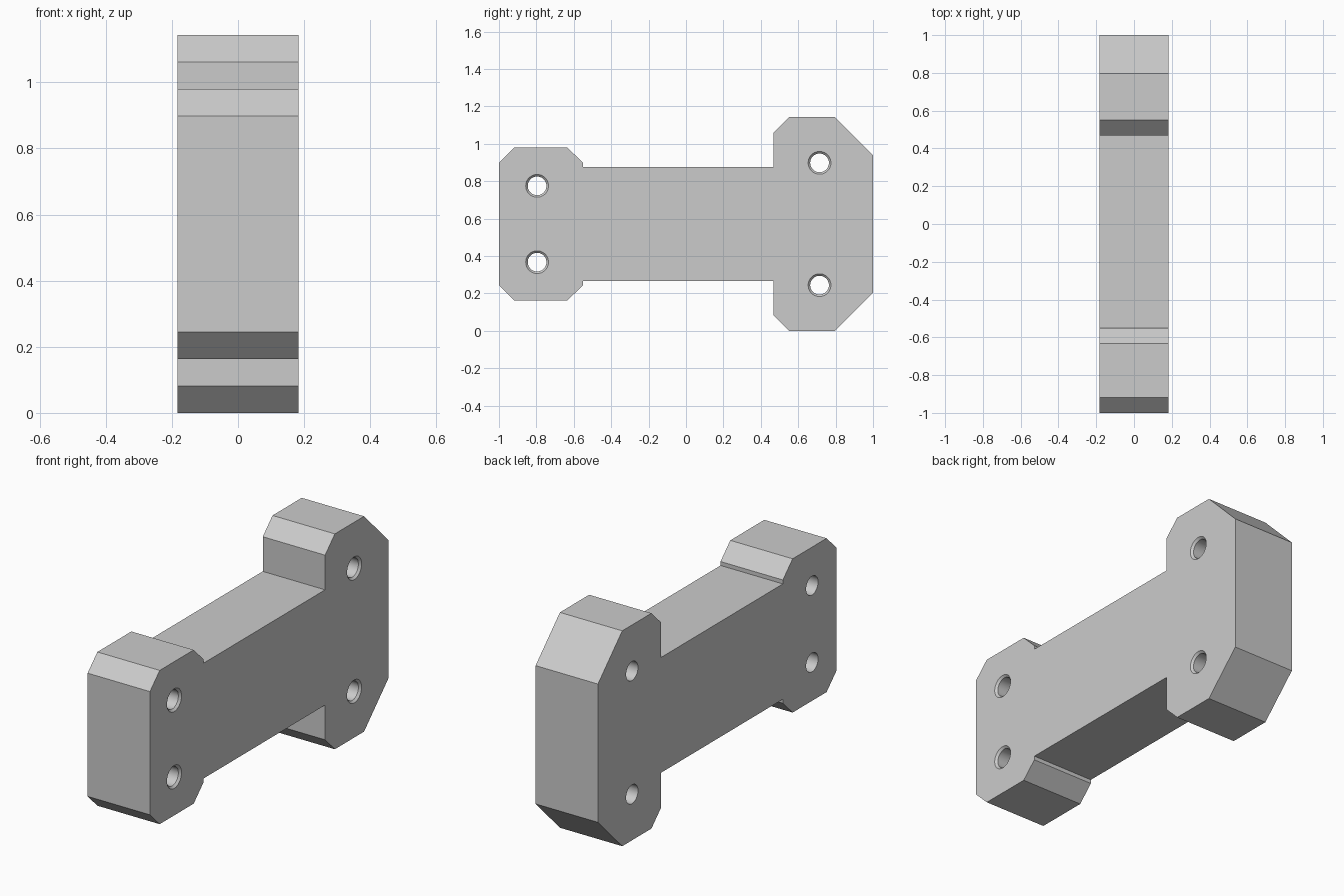
import bpy, bmesh, math
from mathutils import Matrix, Vector

cube = bpy.data.objects.get("Cube")
if cube:
    bpy.data.objects.remove(cube, do_unlink=True)

HALF_WIDTH = 0.183
MID_Z = 0.5715
HOLE_RADIUS = 0.05
RIM = 0.011          # countersink on the left side

grey = bpy.data.materials.new("plain_grey")
grey.use_nodes = True
colour = (0.6, 0.6, 0.6, 1)
grey.diffuse_color = colour
grey.node_tree.nodes["Principled BSDF"].inputs["Base Color"].default_value = colour


def to_object(name, bm):
    bmesh.ops.recalc_face_normals(bm, faces=bm.faces)
    mesh = bpy.data.meshes.new(name)
    bm.to_mesh(mesh)
    bm.free()
    mesh.materials.append(grey)
    obj = bpy.data.objects.new(name, mesh)
    bpy.context.collection.objects.link(obj)
    return obj


# Side profile: upper half as (y, height above the middle), mirrored below
upper = [(-1, 0.327), (-0.918, 0.408), (-0.633, 0.408), (-0.551, 0.327),
         (-0.551, 0.306), (0.469, 0.306), (0.469, 0.49), (0.551, 0.5715),
         (0.796, 0.5715), (1, 0.367)]
outline = upper + [(y, -h) for y, h in reversed(upper)]

bm = bmesh.new()
side = bm.faces.new([bm.verts.new((-HALF_WIDTH, y, MID_Z + h)) for y, h in outline])
extruded = bmesh.ops.extrude_face_region(bm, geom=[side])["geom"]
bmesh.ops.translate(bm, vec=(2 * HALF_WIDTH, 0, 0),
                    verts=[v for v in extruded if isinstance(v, bmesh.types.BMVert)])
bracket = to_object("bracket_body", bm)

# Hole cutters: a turned profile (x, radius) at each bolt position
turned = [(-0.3, HOLE_RADIUS), (HALF_WIDTH - RIM, HOLE_RADIUS),
          (HALF_WIDTH + RIM, HOLE_RADIUS + 2 * RIM)]
SIDES = 40
bm = bmesh.new()
for y, spread in ((-0.796, 0.204), (0.714, 0.327)):
    for sign in (-1, 1):
        centre = Vector((0, y, MID_Z + sign * spread))
        rings = []
        for x, r in turned:
            rings.append([bm.verts.new(centre + Matrix.Rotation(math.tau * i / SIDES, 3, 'X')
                                       @ Vector((x, 0, r))) for i in range(SIDES)])
        for a, b in zip(rings, rings[1:]):
            for i in range(SIDES):
                j = (i + 1) % SIDES
                bm.faces.new((a[i], a[j], b[j], b[i]))
        bm.faces.new(rings[0])
        bm.faces.new(rings[-1])
cutter = to_object("hole_cutter", bm)
cutter.hide_render = True

# Drill the holes
drill = bracket.modifiers.new("bolt_holes", 'BOOLEAN')
drill.operation = 'DIFFERENCE'
drill.solver = 'EXACT'
drill.object = cutter
bpy.ops.object.select_all(action='DESELECT')
bracket.select_set(True)
bpy.context.view_layer.objects.active = bracket
bpy.ops.object.modifier_apply(modifier=drill.name)
bpy.data.objects.remove(cutter, do_unlink=True)
bpy.ops.object.shade_smooth_by_angle(angle=math.radians(25))
